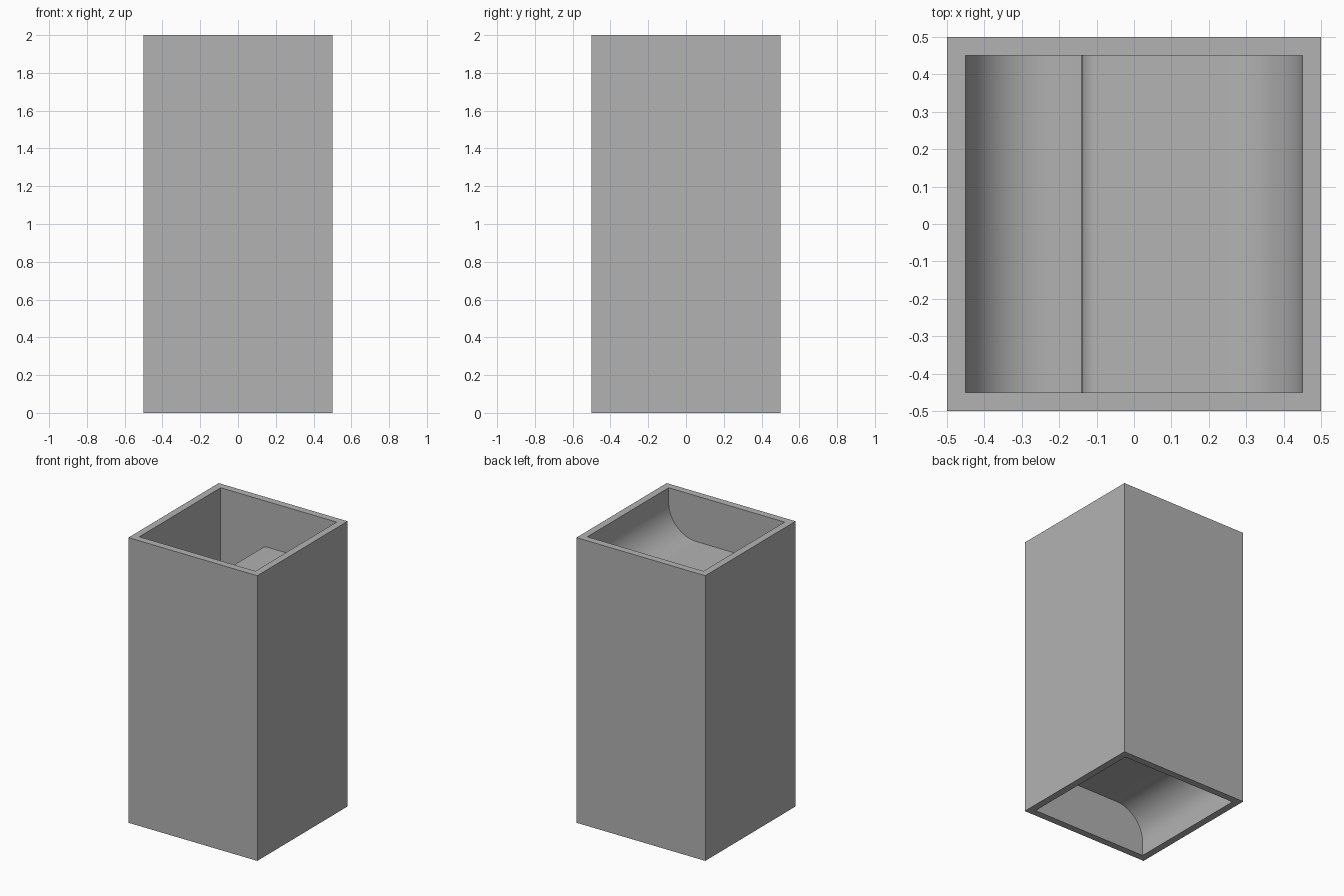
import bpy, bmesh
from math import sin, cos, pi

if "Cube" in bpy.data.objects:
    bpy.data.objects.remove(bpy.data.objects["Cube"])

HEIGHT = 2.0
OUTER = 0.5        # half width outside
INNER = 0.45       # half width inside
THICK = 0.1        # baffle thickness
FILLET = 0.22      # radius where a baffle meets the wall
TIP = -0.14        # free end of a baffle
COUNT = 4
EMBED = 0.01       # overlap into the walls

grey = bpy.data.materials.new("plain_grey")
grey.use_nodes = True
colour = (0.448, 0.448, 0.448, 1)
grey.diffuse_color = colour
grey.node_tree.nodes["Principled BSDF"].inputs["Base Color"].default_value = colour


def finish(name, bm):
    bmesh.ops.recalc_face_normals(bm, faces=bm.faces)
    mesh = bpy.data.meshes.new(name)
    bm.to_mesh(mesh)
    bm.free()
    mesh.materials.append(grey)
    obj = bpy.data.objects.new(name, mesh)
    bpy.context.collection.objects.link(obj)
    return obj


def arc(cx, cz, radius, start, end, steps):
    angles = [start + (end - start) * i / steps for i in range(steps + 1)]
    return [(cx + radius * cos(a), cz + radius * sin(a)) for a in angles]


# Square open tube
def build_tube():
    bm = bmesh.new()

    def ring(half, z):
        corners = [(-1, -1), (1, -1), (1, 1), (-1, 1)]
        return [bm.verts.new((x * half, y * half, z)) for x, y in corners]

    loops = [ring(OUTER, 0), ring(OUTER, HEIGHT), ring(INNER, HEIGHT), ring(INNER, 0)]
    for k in range(4):
        a, b = loops[k], loops[(k + 1) % 4]
        for i in range(4):
            j = (i + 1) % 4
            bm.faces.new((a[i], a[j], b[j], b[i]))
    return finish("square_tube", bm)


# Baffle: rounded tip, filleted into one wall, spanning front to back
def build_baffle(name, z, side):
    half = THICK / 2
    upper = arc(INNER - FILLET, half + FILLET, FILLET, 0, -pi / 2, 16)
    tip = arc(TIP + half, 0, half, pi / 2, 3 * pi / 2, 16)
    lower = [(x, -h) for x, h in reversed(upper)]
    root = INNER + EMBED
    top = half + FILLET
    profile = [(root, top)] + upper + tip + lower + [(root, -top)]

    bm = bmesh.new()
    depth = INNER + EMBED
    face = bm.faces.new([bm.verts.new((side * x, -depth, z + h)) for x, h in profile])
    extruded = bmesh.ops.extrude_face_region(bm, geom=[face], use_keep_orig=True)
    moved = [v for v in extruded["geom"] if isinstance(v, bmesh.types.BMVert)]
    bmesh.ops.translate(bm, verts=moved, vec=(0, 2 * depth, 0))
    obj = finish(name, bm)
    bpy.ops.object.select_all(action="DESELECT")
    obj.select_set(True)
    bpy.context.view_layer.objects.active = obj
    bpy.ops.object.shade_smooth_by_angle()


build_tube()

# Baffles alternate sides to form a winding channel
gap = (HEIGHT - COUNT * THICK) / (COUNT + 1)
for i in range(COUNT):
    height = gap + THICK / 2 + i * (gap + THICK)
    build_baffle(f"baffle_{i + 1}", height, 1 if i % 2 else -1)
